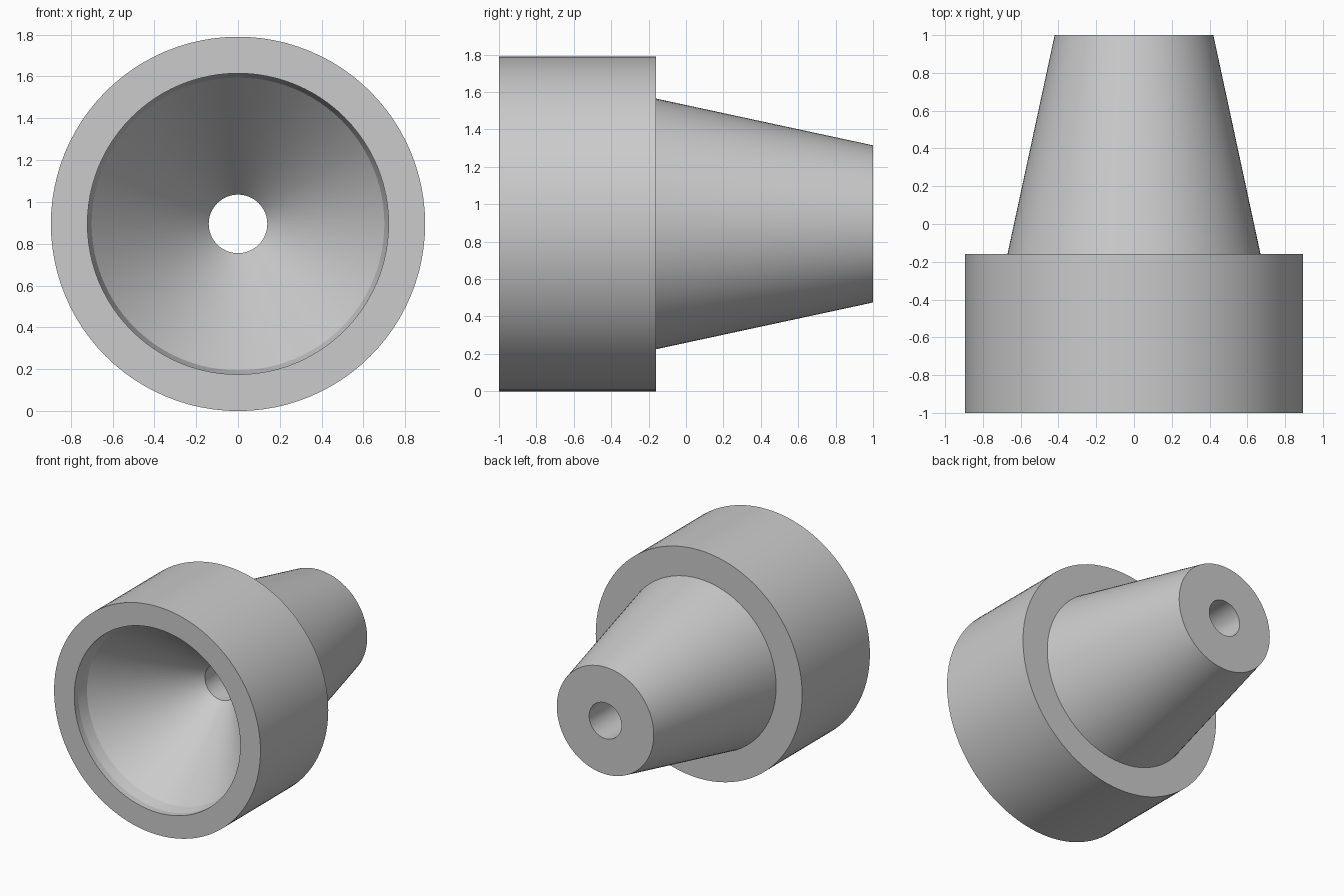
import bpy
import bmesh
from math import cos, sin, tau, radians

cube = bpy.data.objects.get("Cube")
if cube:
    bpy.data.objects.remove(cube, do_unlink=True)

SEGMENTS = 96
COLLAR_RADIUS = 0.895

# One plain grey for the whole part
grey = bpy.data.materials.new("plain grey")
grey.use_nodes = True
colour = (0.6, 0.6, 0.6, 1)
grey.diffuse_color = colour
grey.node_tree.nodes["Principled BSDF"].inputs["Base Color"].default_value = colour


def lathe(name, profile, height, material):
    """Turn a closed (radius, y) profile around an axis along y."""
    bm = bmesh.new()
    rings = []
    for i in range(SEGMENTS):
        a = tau * i / SEGMENTS
        rings.append([bm.verts.new((r * cos(a), y, height + r * sin(a)))
                      for r, y in profile])
    n = len(profile)
    for i, ring in enumerate(rings):
        following = rings[(i + 1) % SEGMENTS]
        for j in range(n):
            k = (j + 1) % n
            bm.faces.new((ring[j], ring[k], following[k], following[j]))
    bmesh.ops.recalc_face_normals(bm, faces=bm.faces[:])
    mesh = bpy.data.meshes.new(name)
    bm.to_mesh(mesh)
    bm.free()
    mesh.materials.append(material)
    obj = bpy.data.objects.new(name, mesh)
    bpy.context.collection.objects.link(obj)
    bpy.ops.object.select_all(action="DESELECT")
    obj.select_set(True)
    bpy.context.view_layer.objects.active = obj
    bpy.ops.object.shade_smooth_by_angle(angle=radians(8))
    return obj


profile = [
    # Collar outside and shoulder
    (COLLAR_RADIUS, -1), (COLLAR_RADIUS, -0.16),
    # Tapered spout outside
    (0.67, -0.16), (0.42, 1),
    # Straight bore
    (0.14, 1), (0.14, -0.21),
    # Funnel cone, tapered seat and straight mouth
    (0.70, -0.87), (0.72, -0.95), (0.72, -1),
]
lathe("funnel_nozzle", profile, COLLAR_RADIUS, grey)
